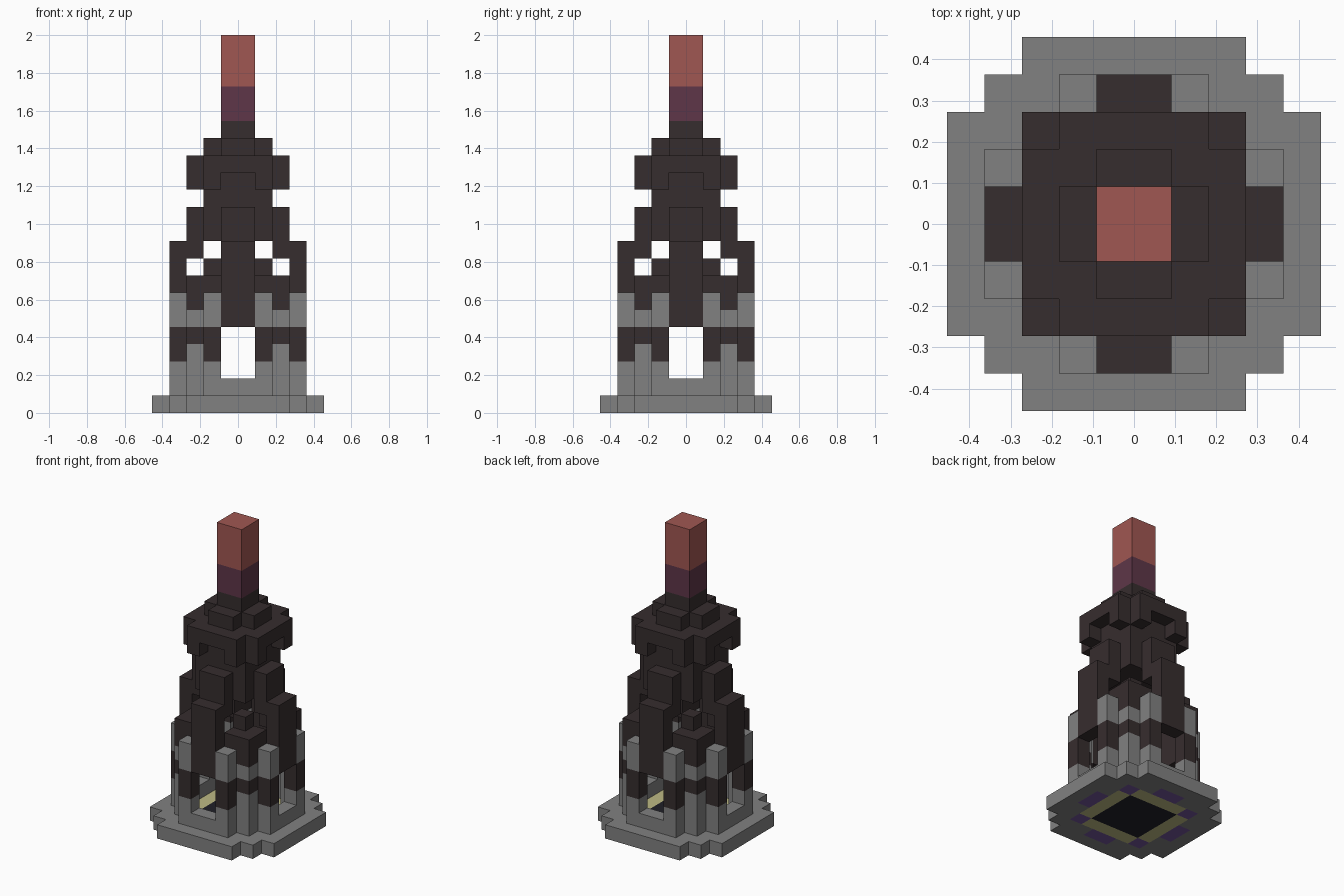
import bpy
import bmesh
from mathutils import Vector

cube = bpy.data.objects.get("Cube")
if cube:
    bpy.data.objects.remove(cube, do_unlink=True)

U = 2 / 22  # edge of one block


def material(name, rgb):
    lin = [(c / 255 / 12.92 if c < 10 else ((c / 255 + 0.055) / 1.055) ** 2.4) for c in rgb]
    m = bpy.data.materials.new(name)
    m.use_nodes = True
    m.diffuse_color = (*lin, 1)
    m.node_tree.nodes["Principled BSDF"].inputs["Base Color"].default_value = (*lin, 1)
    return m


STONE = material("grey stone", (129, 129, 129))
DARK = material("dark brick", (54, 45, 46))
PLUM = material("plum", (94, 54, 72))
RED = material("brick red", (160, 87, 82))
YELLOW = material("pale yellow", (190, 186, 132))
VIOLET = material("violet", (116, 86, 156))
BLACK = material("black stone", (32, 32, 40))

parts = {}   # part name -> {block: material}
solid = set()


def blocks(part, mat, a, b, z):
    """Fill block ranges in one eighth of the plan and mirror them all round."""
    cells = parts.setdefault(part, {})
    for i in range(a[0], a[1]):
        for j in range(b[0], b[1]):
            for p, q in ((i, j), (j, i)):
                for x in (p, -1 - p):
                    for y in (q, -1 - q):
                        for k in range(z[0], z[1]):
                            cells[x, y, k] = mat
                            solid.add((x, y, k))


# Stepped base with coloured rings in the floor
blocks("base", STONE, (0, 3), (0, 5), (0, 1))
blocks("base", STONE, (3, 4), (3, 4), (0, 1))
blocks("base", STONE, (3, 4), (0, 3), (0, 1))
blocks("base", VIOLET, (0, 1), (3, 4), (0, 1))
blocks("base", VIOLET, (2, 3), (2, 3), (0, 1))
blocks("base", YELLOW, (0, 2), (2, 3), (0, 1))
blocks("base", BLACK, (0, 2), (0, 2), (0, 1))

# Door sills and banded wall piers
blocks("door_sills", STONE, (0, 1), (3, 4), (1, 2))
for mat, z in ((STONE, (1, 3)), (DARK, (3, 5)), (STONE, (5, 7))):
    blocks("door_piers", mat, (1, 2), (3, 4), z)
for mat, z in ((STONE, (1, 4)), (DARK, (4, 5)), (STONE, (5, 6)), (DARK, (6, 8))):
    blocks("corner_piers", mat, (2, 3), (2, 3), z)

# Corner shoulders stepping inwards
blocks("shoulders", DARK, (1, 2), (1, 3), (7, 8))
blocks("shoulders", DARK, (1, 2), (1, 2), (8, 9))

# Flying buttresses over the doors
blocks("buttresses", DARK, (0, 1), (3, 4), (5, 10))
blocks("buttresses", DARK, (0, 1), (2, 3), (9, 12))

# Tower shaft, overhanging crown and stepped cap
blocks("tower", DARK, (0, 2), (0, 2), (10, 15))
blocks("crown", DARK, (1, 2), (2, 3), (13, 15))
blocks("crown", DARK, (0, 1), (2, 3), (14, 15))
blocks("cap", DARK, (0, 1), (0, 2), (15, 16))
blocks("cap", DARK, (0, 1), (0, 1), (16, 17))

# Spire
blocks("spire", PLUM, (0, 1), (0, 1), (17, 19))
blocks("spire", RED, (0, 1), (0, 1), (19, 22))


def build(name, cells):
    """Skin the exposed sides of the blocks and merge flat areas."""
    bm = bmesh.new()
    mats = list(dict.fromkeys(cells.values()))
    for cell, mat in cells.items():
        centre = Vector(cell) + Vector((0.5, 0.5, 0.5))
        for axis in range(3):
            for sign in (1, -1):
                n = Vector((0, 0, 0))
                n[axis] = sign
                if tuple(int(c + d) for c, d in zip(cell, n)) in solid:
                    continue
                s = Vector((0, 0, 0))
                s[(axis + 1) % 3] = 0.5
                t = n.cross(s)
                mid = centre + n / 2
                corners = (mid - s - t, mid + s - t, mid + s + t, mid - s + t)
                face = bm.faces.new([bm.verts.new(c * U) for c in corners])
                face.material_index = mats.index(mat)
    bmesh.ops.remove_doubles(bm, verts=bm.verts, dist=U / 100)
    bmesh.ops.dissolve_limit(bm, angle_limit=0.01, verts=bm.verts,
                             edges=bm.edges, delimit={'MATERIAL'})
    mesh = bpy.data.meshes.new(name)
    bm.to_mesh(mesh)
    bm.free()
    for m in mats:
        mesh.materials.append(m)
    bpy.context.collection.objects.link(bpy.data.objects.new(name, mesh))


for part_name, part_cells in parts.items():
    build(part_name, part_cells)
